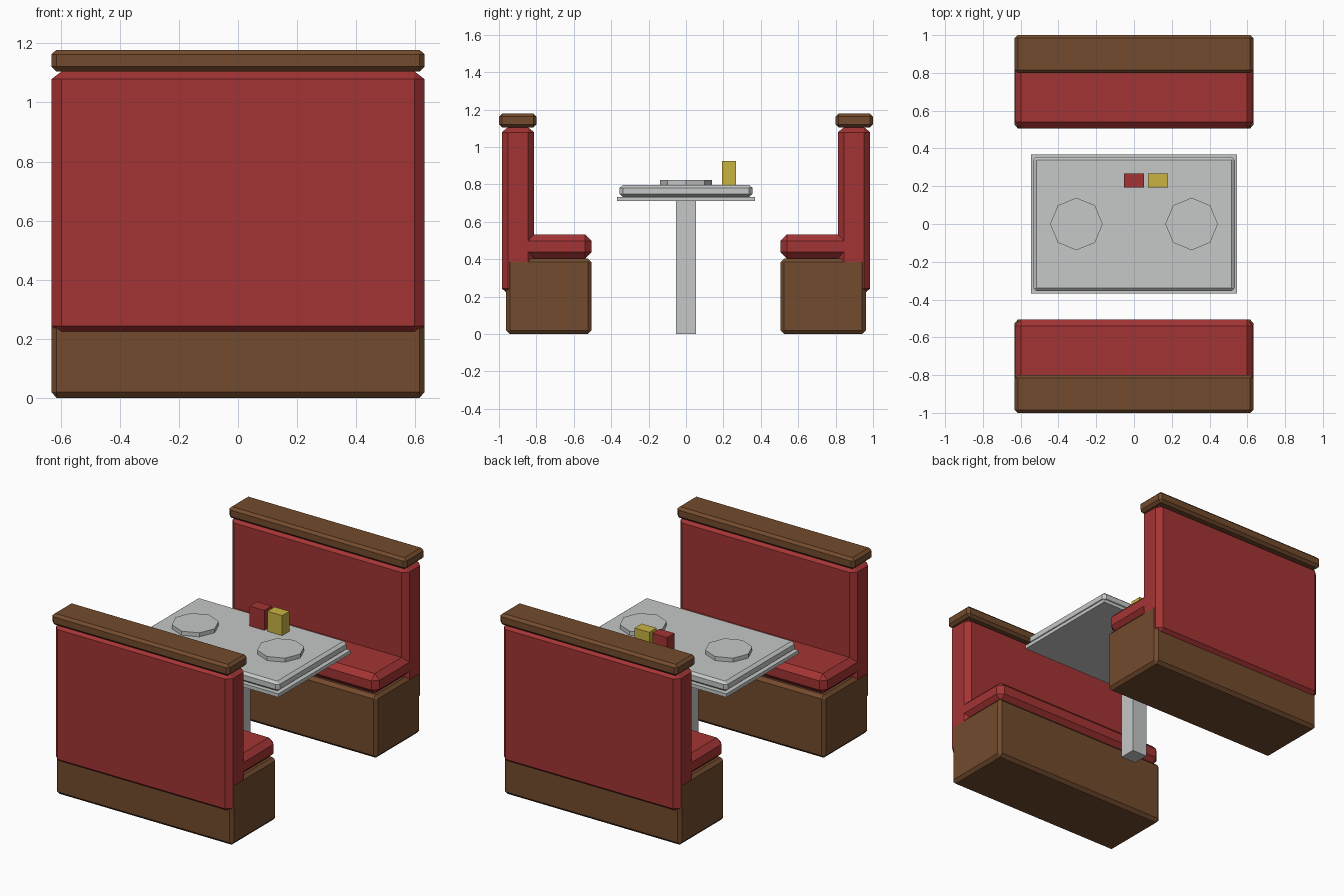
import bpy
import bmesh
from mathutils import Vector

cube = bpy.data.objects.get("Cube")
if cube:
    bpy.data.objects.remove(cube, do_unlink=True)


def make_material(name, rgb):
    mat = bpy.data.materials.new(name)
    mat.use_nodes = True
    colour = (*rgb, 1.0)
    mat.diffuse_color = colour
    mat.node_tree.nodes["Principled BSDF"].inputs["Base Color"].default_value = colour
    return mat


RED = make_material("red vinyl", (0.37, 0.034, 0.034))
BROWN = make_material("brown wood", (0.17, 0.07, 0.026))
GREY = make_material("light grey", (0.56, 0.58, 0.57))
YELLOW = make_material("mustard yellow", (0.58, 0.45, 0.055))


def add_object(name, bm, mat):
    bmesh.ops.recalc_face_normals(bm, faces=bm.faces)
    mesh = bpy.data.meshes.new(name)
    bm.to_mesh(mesh)
    bm.free()
    mesh.materials.append(mat)
    obj = bpy.data.objects.new(name, mesh)
    bpy.context.collection.objects.link(obj)
    return obj


def box(name, mat, xs, ys, zs, chamfer=None):
    """Box between bounds, with an optional chamfer width for each axis."""
    size = Vector((xs[1] - xs[0], abs(ys[1] - ys[0]), zs[1] - zs[0]))
    centre = Vector((sum(xs), sum(ys), sum(zs))) / 2
    unit = Vector(chamfer or (1, 1, 1))
    bm = bmesh.new()
    bmesh.ops.create_cube(bm, size=1)
    bmesh.ops.scale(bm, verts=bm.verts, vec=[s / u for s, u in zip(size, unit)])
    if chamfer:
        bmesh.ops.bevel(bm, geom=bm.edges[:], offset=1, segments=1,
                        affect='EDGES', profile=0.5)
    bmesh.ops.scale(bm, verts=bm.verts, vec=unit)
    bmesh.ops.translate(bm, verts=bm.verts, vec=centre)
    return add_object(name, bm, mat)


# Two facing benches
W = 0.632
INNER = W - 0.001
for label, s in (("front", -1), ("rear", 1)):
    box(label + "_bench_base", BROWN, (-W, W), (s * 0.505, s * 0.962), (0, 0.405),
        (0.018, 0.02, 0.02))
    box(label + "_bench_seat", RED, (-INNER, INNER), (s * 0.505, s * 0.94), (0.405, 0.532),
        (0.034, 0.034, 0.034))
    box(label + "_bench_backrest", RED, (-INNER, INNER), (s * 0.812, s * 0.985), (0.217, 1.105),
        (0.034, 0.032, 0.026))
    box(label + "_bench_cap", BROWN, (-W, W), (s * 0.8, s * 1.0), (1.105, 1.178),
        (0.017, 0.016, 0.016))

# Table
box("table_post", GREY, (-0.053, 0.053), (-0.053, 0.053), (0, 0.715))
box("table_rim", GREY, (-0.545, 0.545), (-0.368, 0.368), (0.711, 0.734))
box("table_top", GREY, (-0.535, 0.535), (-0.355, 0.355), (0.734, 0.797),
    (0.019, 0.017, 0.015))

# Eight-sided plates
for label, x in (("right", -0.305), ("left", 0.305)):
    bm = bmesh.new()
    bmesh.ops.create_cone(bm, cap_ends=True, segments=8, radius1=0.139,
                          radius2=0.139, depth=0.028)
    bmesh.ops.translate(bm, verts=bm.verts, vec=(x, 0, 0.809))
    add_object(label + "_plate", bm, GREY)

# Sauce holders
for name, mat, x in (("red_sauce_holder", RED, 0), ("yellow_sauce_holder", YELLOW, 0.127)):
    box(name, mat, (x - 0.053, x + 0.053), (0.193, 0.267), (0.79, 0.926))
